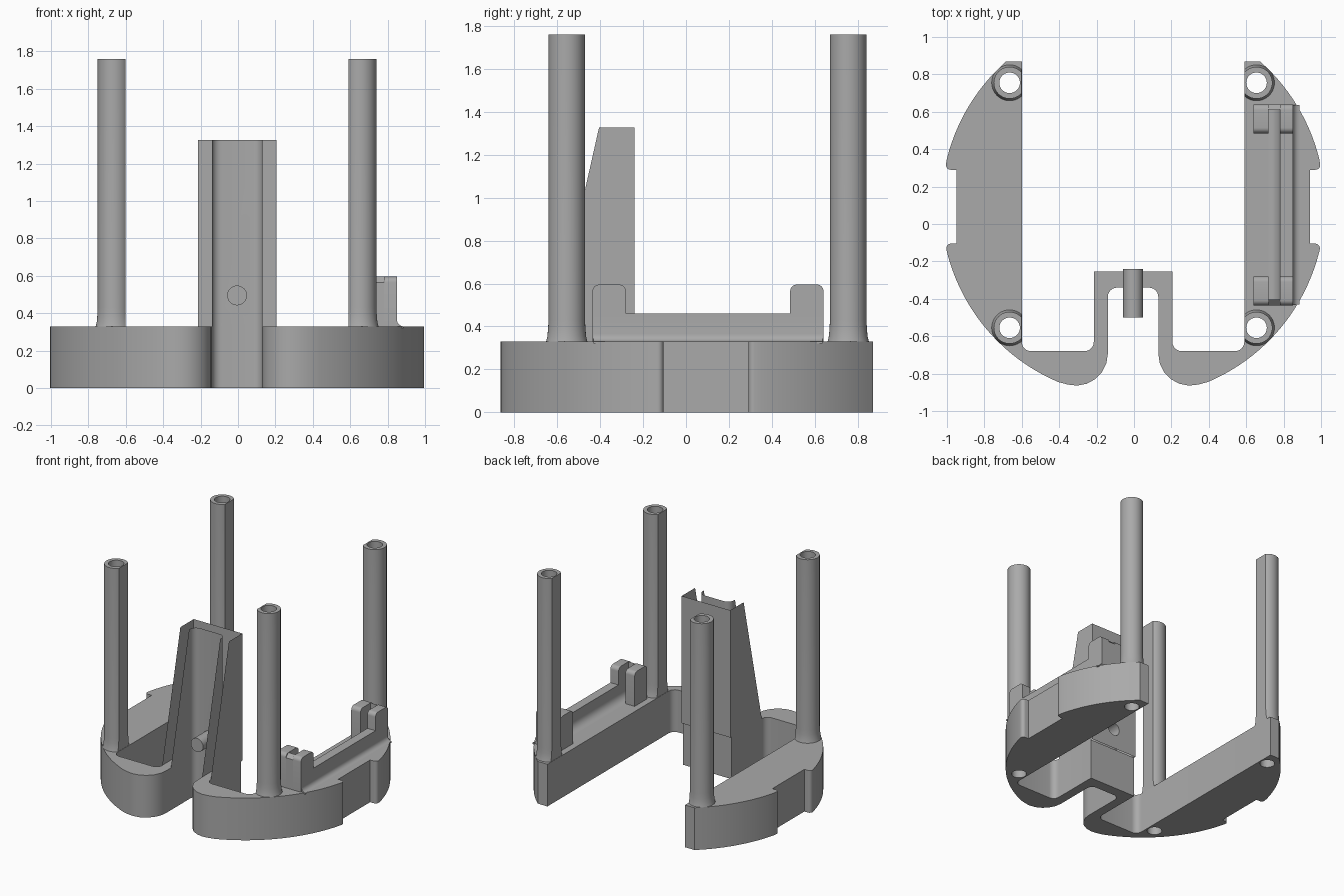
import bpy, bmesh, math
from mathutils import Vector

cube = bpy.data.objects.get("Cube")
if cube:
    bpy.data.objects.remove(cube, do_unlink=True)

grey = bpy.data.materials.new("plain_grey")
grey.use_nodes = True
grey.diffuse_color = (0.4, 0.4, 0.4, 1)
grey.node_tree.nodes["Principled BSDF"].inputs["Base Color"].default_value = (0.4, 0.4, 0.4, 1)

BASE_TOP = 0.33
SHIFT = -0.005


def finish(name, bm, x=0.0):
    bmesh.ops.recalc_face_normals(bm, faces=bm.faces)
    mesh = bpy.data.meshes.new(name)
    bm.to_mesh(mesh)
    bm.free()
    mesh.materials.append(grey)
    obj = bpy.data.objects.new(name, mesh)
    obj.location.x = x
    bpy.context.collection.objects.link(obj)
    return obj


def smooth(obj):
    obj.data.polygons.foreach_set("use_smooth", [True] * len(obj.data.polygons))
    obj.data.set_sharp_from_angle(angle=math.radians(30))


def rounded(points, steps=6):
    """Replace each (x, y, radius) corner by an arc."""
    out = []
    for i, p in enumerate(points):
        c = Vector(p[:2])
        r = p[2] if len(p) > 2 else 0
        if not r:
            out.append(c)
            continue
        a = (Vector(points[i - 1][:2]) - c).normalized()
        b = (Vector(points[(i + 1) % len(points)][:2]) - c).normalized()
        half = a.angle(b) / 2
        centre = c + (a + b).normalized() * r / math.sin(half)
        start = c + a * r / math.tan(half) - centre
        turn = start.angle_signed(c + b * r / math.tan(half) - centre)
        for k in range(steps + 1):
            t = -turn * k / steps
            out.append(centre + Vector((start.x * math.cos(t) - start.y * math.sin(t),
                                        start.x * math.sin(t) + start.y * math.cos(t))))
    return out


def prism(points, lo, hi, axis="z"):
    place = {"x": lambda a, b, h: (h, a, b),
             "y": lambda a, b, h: (a, h, b),
             "z": lambda a, b, h: (a, b, h)}[axis]
    bm = bmesh.new()
    low = [bm.verts.new(place(p[0], p[1], lo)) for p in points]
    high = [bm.verts.new(place(p[0], p[1], hi)) for p in points]
    bm.faces.new(low)
    bm.faces.new(high)
    n = len(points)
    for i in range(n):
        j = (i + 1) % n
        bm.faces.new((low[i], low[j], high[j], high[i]))
    return bm


def mirrored(half):
    """Close a right-hand outline with its left-hand mirror."""
    return half + [(-p[0],) + tuple(p[1:]) for p in reversed(half)]


def slice_off(bm, point, normal):
    geom = bm.verts[:] + bm.edges[:] + bm.faces[:]
    cut = bmesh.ops.bisect_plane(bm, geom=geom, plane_co=point, plane_no=normal,
                                 clear_outer=True)["geom_cut"]
    edges = [e for e in cut if isinstance(e, bmesh.types.BMEdge)]
    bmesh.ops.edgeloop_fill(bm, edges=edges)


def circle(cx, cy, r, n=32):
    return [(cx + r * math.cos(math.tau * i / n), cy + r * math.sin(math.tau * i / n))
            for i in range(n)]


def drill(obj, bm):
    cutter = finish("hole_cutter", bm, SHIFT)
    cutter.hide_render = True
    mod = obj.modifiers.new("hole", "BOOLEAN")
    mod.operation = "DIFFERENCE"
    mod.solver = "EXACT"
    mod.object = cutter
    bpy.context.view_layer.objects.active = obj
    bpy.ops.object.modifier_apply(modifier=mod.name)
    bpy.data.objects.remove(cutter, do_unlink=True)


def rim(start, end, steps):
    """Points on the round outer edge, angles in degrees."""
    angles = [math.radians(start + (end - start) * i / steps) for i in range(steps + 1)]
    return [(1.026 * math.cos(a), 0.1 + 1.026 * math.sin(a)) for a in angles]


# Base: two curved wings joined by a U-shaped channel
outline = [(0.21, -0.255), (0.21, -0.68, 0.05), (0.595, -0.68, 0.05), (0.595, 0.87)]
outline += rim(48.6, 14, 14)
outline += [(1.005, 0.29, 0.025), (0.945, 0.29), (0.945, -0.105), (1.005, -0.105, 0.025)]
outline += rim(-14, -67, 20)
outline += [(0.135, -0.916, 0.17), (0.135, -0.34, 0.05)]
base = finish("base", prism(rounded(mirrored(outline)), 0, BASE_TOP), SHIFT)

# Posts: hollow tubes with flared feet and a flat inner side
POST_X, HOLE = 0.66, 0.055
tube = [(HOLE, BASE_TOP), (HOLE, 1.76), (0.085, 1.76), (0.085, 0.43),
        (0.087, 0.39), (0.09, 0.355), (0.096, BASE_TOP)]
SEGMENTS = 40
for side, side_name in ((1, "left"), (-1, "right")):
    for y, end_name in ((-0.555, "front"), (0.755, "back")):
        bm = bmesh.new()
        rings = [[bm.verts.new((px + side * POST_X, py + y, z))
                  for px, py in circle(0, 0, r, SEGMENTS)] for r, z in tube]
        for k, ring in enumerate(rings):
            nxt = rings[(k + 1) % len(rings)]
            for i in range(SEGMENTS):
                j = (i + 1) % SEGMENTS
                bm.faces.new((ring[i], ring[j], nxt[j], nxt[i]))
        slice_off(bm, (side * 0.597, 0, 0), (-side, 0, 0))
        smooth(finish(f"{end_name}_{side_name}_post", bm, SHIFT))
        drill(base, prism(circle(side * POST_X, y, HOLE, SEGMENTS), -0.1, 0.5))
smooth(base)

# Tall channel with sloping front edges and a round hole
channel = [(0.21, -0.24), (0.21, -0.66), (0.135, -0.66), (0.135, -0.34, 0.05)]
loop = [channel[0], channel[1], channel[2], channel[3]]
bm = prism(rounded(mirrored(loop)), BASE_TOP, 1.325)
slice_off(bm, (0, -0.405, 1.325), (0, -1, 0.225))
column = finish("channel_column", bm, SHIFT)
drill(column, prism(circle(0, 0.495, 0.053), -0.5, 0, "y"))
smooth(column)

# Rail on the left wing, with curved feet
Z = BASE_TOP


def foot(cx, r, start, end):
    return [(cx + r * math.cos(math.radians(a)), Z + r + r * math.sin(math.radians(a)))
            for a in (start + (end - start) * i / 6 for i in range(7))]


rail = [(0.72, Z - 0.01)] + foot(0.72, 0.06, -90, 0) + [(0.78, 0.46), (0.85, 0.46)]
rail += foot(0.885, 0.035, 180, 270) + [(0.885, Z - 0.01)]
smooth(finish("rail", prism(rail, -0.43, 0.635, "y")))

# Slotted clips at both ends of the rail
for name, inner, outer in (("front", -0.28, -0.435), ("back", 0.485, 0.64)):
    wall = outer + 0.03 * (1 if inner > outer else -1)
    side_shape = rounded([(inner, Z - 0.01), (inner, 0.595, 0.03),
                          (outer, 0.595, 0.03), (outer, Z - 0.01)])
    for part, lo, hi in (("inner", 0.64, 0.72), ("outer", 0.78, 0.85)):
        smooth(finish(f"{name}_clip_{part}_prong", prism(side_shape, lo, hi, "x")))
    end_shape = [(wall, Z - 0.01), (wall, 0.595), (outer, 0.565), (outer, Z - 0.01)]
    finish(f"{name}_clip_end", prism(end_shape, 0.72, 0.78, "x"))
